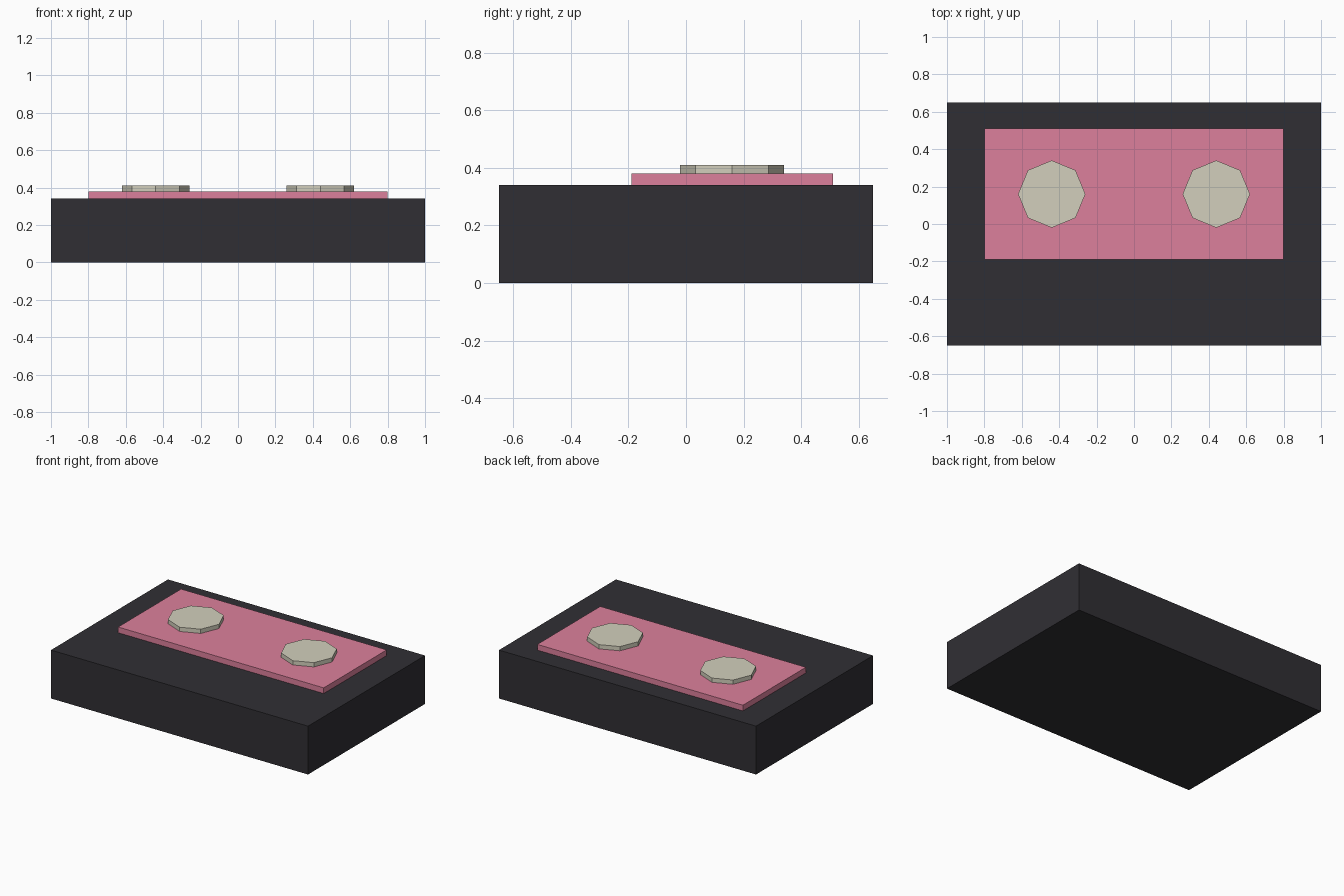
import bpy

if "Cube" in bpy.data.objects:
    bpy.data.objects.remove(bpy.data.objects["Cube"])


def material(name, rgb):
    m = bpy.data.materials.new(name)
    m.diffuse_color = (*rgb, 1.0)
    m.use_nodes = True
    m.node_tree.nodes["Principled BSDF"].inputs["Base Color"].default_value = m.diffuse_color
    return m


def box(name, lo, hi, mat):
    """Box spanning two opposite corners."""
    centre = [(a + b) / 2 for a, b in zip(lo, hi)]
    bpy.ops.mesh.primitive_cube_add(size=1, location=centre)
    ob = bpy.context.object
    ob.name = name
    ob.scale = [b - a for a, b in zip(lo, hi)]
    bpy.ops.object.transform_apply(location=False, rotation=False, scale=True)
    ob.data.materials.append(mat)
    return ob


dark = material("dark_plastic", (0.03, 0.028, 0.034))
pink = material("pink_label", (0.72, 0.216, 0.333))
cream = material("cream_reel", (0.645, 0.624, 0.503))

# Cassette shell and raised label
box("cassette_body", (-1, -0.65, 0), (1, 0.65, 0.34), dark)
box("label_panel", (-0.8, -0.19, 0.34), (0.8, 0.51, 0.38), pink)

# Two octagonal reel hubs, corners on the axes
for side, x in (("left", -0.44), ("right", 0.44)):
    bpy.ops.mesh.primitive_cylinder_add(vertices=8, radius=0.18, depth=0.03,
                                        location=(x, 0.16, 0.395))
    hub = bpy.context.object
    hub.name = f"reel_hub_{side}"
    hub.data.materials.append(cream)
